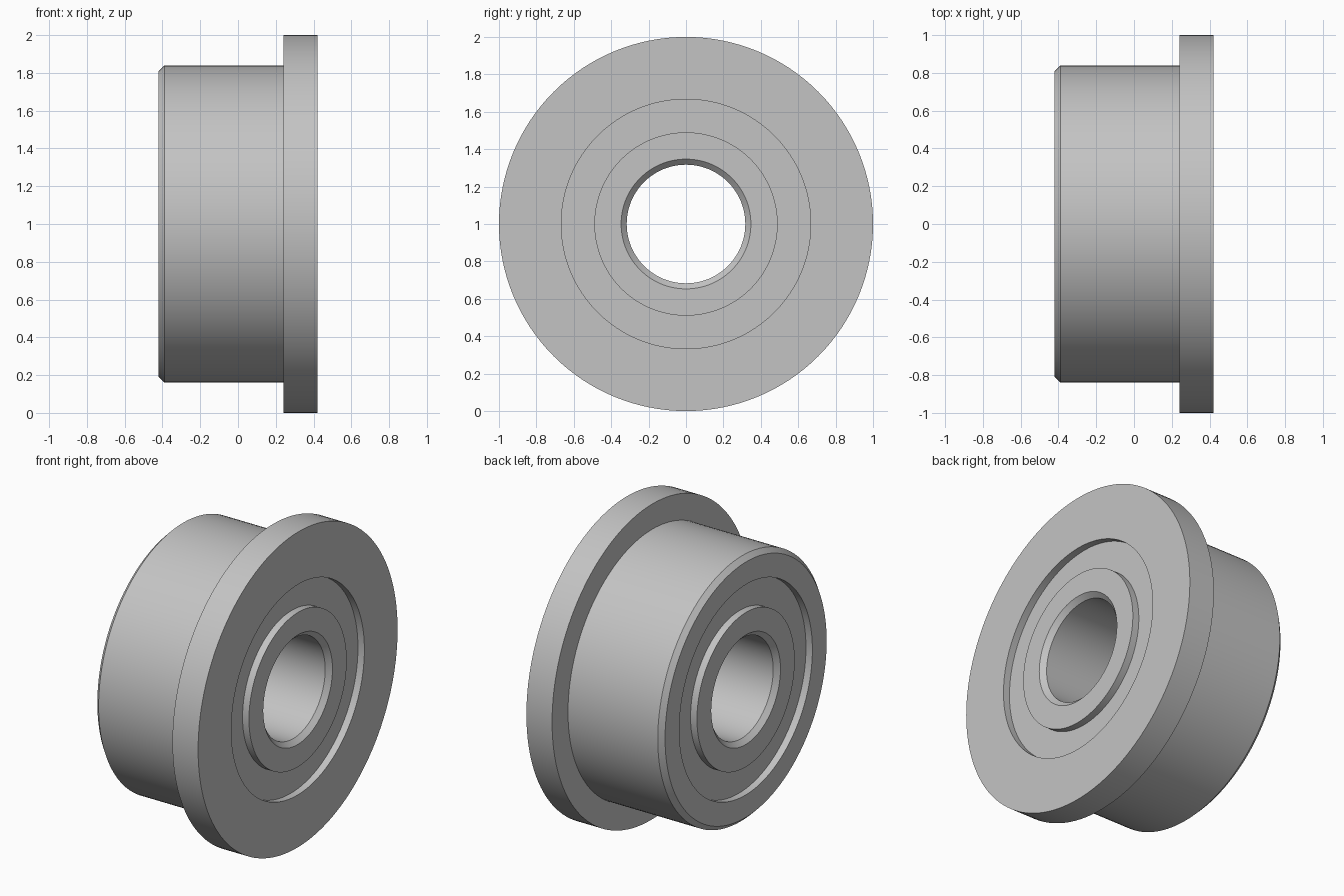
import bpy
import bmesh
import math

cube = bpy.data.objects.get("Cube")
if cube:
    bpy.data.objects.remove(cube, do_unlink=True)

SEGMENTS = 128
CENTRE_Z = 1.0
LEFT, RIGHT = -0.42, 0.42      # bearing end faces along x
FLANGE_X = 0.24                # inner face of the flange
BEVEL = 0.03
RECESS = 0.045
BORE, INNER_LIP, OUTER_LIP, BODY, FLANGE = 0.317, 0.49, 0.667, 0.84, 1.0

steel = bpy.data.materials.new("steel_grey")
steel.use_nodes = True
grey = (0.55, 0.55, 0.55, 1.0)
steel.diffuse_color = grey
steel.node_tree.nodes["Principled BSDF"].inputs["Base Color"].default_value = grey


def lathe(name, profile):
    """Spin a closed (x, radius) profile around the bearing axis."""
    bm = bmesh.new()
    rings = []
    for i in range(SEGMENTS):
        a = math.tau * i / SEGMENTS
        rings.append([bm.verts.new((x, r * math.sin(a), CENTRE_Z + r * math.cos(a)))
                      for x, r in profile])
    count = len(profile)
    for i, ring in enumerate(rings):
        after = rings[(i + 1) % SEGMENTS]
        for j in range(count):
            k = (j + 1) % count
            bm.faces.new((ring[j], ring[k], after[k], after[j]))
    bmesh.ops.recalc_face_normals(bm, faces=bm.faces)
    mesh = bpy.data.meshes.new(name)
    bm.to_mesh(mesh)
    bm.free()
    mesh.materials.append(steel)
    obj = bpy.data.objects.new(name, mesh)
    bpy.context.collection.objects.link(obj)
    bpy.ops.object.select_all(action="DESELECT")
    obj.select_set(True)
    bpy.context.view_layer.objects.active = obj
    bpy.ops.object.shade_smooth_by_angle(angle=math.radians(30))
    return obj


# Outer ring with its flange and one bevelled rim
lathe("flanged_outer_ring", [
    (LEFT, OUTER_LIP), (LEFT, BODY - BEVEL), (LEFT + BEVEL, BODY),
    (FLANGE_X, BODY), (FLANGE_X, FLANGE), (RIGHT, FLANGE), (RIGHT, OUTER_LIP)])

# Inner ring with a bore bevelled at both ends
lathe("inner_ring", [
    (LEFT, BORE + BEVEL), (LEFT, INNER_LIP), (RIGHT, INNER_LIP),
    (RIGHT, BORE + BEVEL), (RIGHT - BEVEL, BORE), (LEFT + BEVEL, BORE)])

# Recessed shield filling the gap between the rings
lathe("shield", [
    (LEFT + RECESS, INNER_LIP), (LEFT + RECESS, OUTER_LIP),
    (RIGHT - RECESS, OUTER_LIP), (RIGHT - RECESS, INNER_LIP)])
